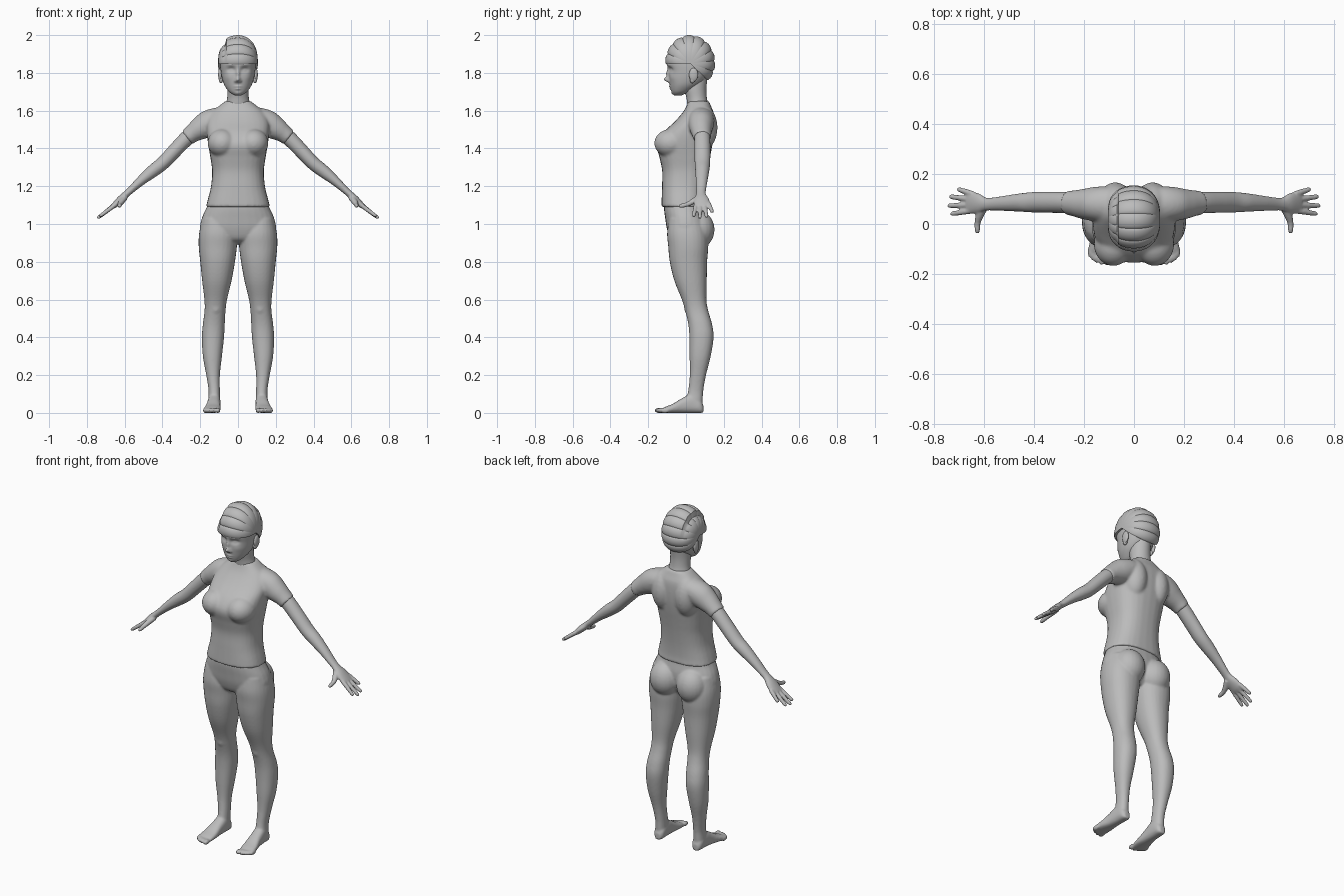
import bpy, bmesh, math
from mathutils import Vector

grey = bpy.data.materials.new("plain_grey")
grey.diffuse_color = (0.5, 0.5, 0.5, 1)


def curve(keys, sub):
    """Smooth interpolation through tuples of numbers."""
    out = []
    for i in range(len(keys) - 1):
        a, b, c, d = (keys[max(0, min(len(keys) - 1, i + k))] for k in (-1, 0, 1, 2))
        for j in range(sub):
            t = j / sub
            out.append([q + 0.5 * t * (r - p + t * (2*p - 5*q + 4*r - s + t * (3*(q - r) + s - p)))
                        for p, q, r, s in zip(a, b, c, d)])
    return out + [list(keys[-1])]


def loft(bm, rings, sub=5, n=28, power=2.0, sides=(1,)):
    """Closed skin over rings of (centre, u axis, v axis); sides=(1,-1) mirrors it."""
    for m in sides:
        loops = []
        for r in curve(rings, sub):
            c, u, v = Vector(r[0:3]), Vector(r[3:6]), Vector(r[6:9])
            loop = []
            for k in range(n):
                a = 2 * math.pi * k / n
                f = [math.copysign(abs(w) ** (2 / power), w) for w in (math.cos(a), math.sin(a))]
                p = c + u * f[0] + v * f[1]
                loop.append(bm.verts.new((p.x * m, p.y, p.z)))
            loops.append(loop)
        for a, b in zip(loops, loops[1:]):
            for k in range(n):
                bm.faces.new((a[k], a[(k + 1) % n], b[(k + 1) % n], b[k]))
        bm.faces.new(loops[0])
        bm.faces.new(loops[-1])


def level(z, x0, x1, y0, y1):
    """Horizontal ring given by its extents."""
    return ((x0 + x1) / 2, (y0 + y1) / 2, z, (x1 - x0) / 2, 0, 0, 0, (y1 - y0) / 2, 0)


def tube(bm, pts, ref=(0, 1, 0), **kw):
    """Mirrored limb along points (x, y, z, thickness, width along ref)."""
    rings = []
    for i, p in enumerate(pts):
        t = (Vector(pts[min(i + 1, len(pts) - 1)][:3]) - Vector(pts[max(i - 1, 0)][:3])).normalized()
        v = Vector(ref)
        v = (v - t * v.dot(t)).normalized()
        rings.append((*p[:3], *(t.cross(v) * p[3]), *(v * p[4])))
    loft(bm, rings, sides=(1, -1), **kw)


def ball(bm, c, r, sides=(1, -1)):
    for m in sides:
        new = bmesh.ops.create_uvsphere(bm, u_segments=24, v_segments=16, radius=1)["verts"]
        for v in new:
            v.co = (m * c[0] + v.co.x * r[0], c[1] + v.co.y * r[1], c[2] + v.co.z * r[2])


def finish(bm, name, voxel=0, smooth=4):
    """Make the object; a voxel size fuses its overlapping pieces."""
    bmesh.ops.recalc_face_normals(bm, faces=bm.faces)
    me = bpy.data.meshes.new(name)
    bm.to_mesh(me)
    bm.free()
    ob = bpy.data.objects.new(name, me)
    bpy.context.collection.objects.link(ob)
    me.materials.append(grey)
    for f in me.polygons:
        f.use_smooth = True
    if voxel:
        r = ob.modifiers.new("fuse", "REMESH")
        r.mode, r.voxel_size, r.use_smooth_shade = "VOXEL", voxel, True
        s = ob.modifiers.new("soften", "SMOOTH")
        s.factor, s.iterations = 0.5, smooth
    return ob


# Pelvis, legs and feet
bm = bmesh.new()
loft(bm, [level(z, -w, w, f, b) for z, w, f, b in (
    (1.14, .148, -.11, .09), (1.09, .165, -.117, .095), (1.03, .192, -.11, .105),
    (.97, .198, -.1, .1), (.92, .14, -.08, .08), (.895, .06, -.04, .06))], power=2.3)
loft(bm, [level(*r) for r in (
    (1.03, .03, .19, -.09, .09), (.95, .005, .206, -.1, .115), (.88, .006, .208, -.094, .118),
    (.8, .016, .2, -.086, .112), (.7, .034, .19, -.062, .11), (.6, .058, .178, -.022, .108),
    (.54, .066, .177, -.004, .118), (.47, .07, .186, .012, .138), (.4, .074, .191, .018, .146),
    (.3, .085, .186, .019, .131), (.2, .096, .168, .02, .106), (.12, .096, .156, .012, .092),
    (.06, .095, .157, 0, .088), (.02, .098, .153, .01, .084))], sides=(1, -1), power=2.2)
ball(bm, (.088, .065, .97), (.088, .086, .1))
ball(bm, (.118, .025, .56), (.036, .035, .05))
loft(bm, [(x, y, h / 2, w, 0, 0, 0, 0, h / 2) for y, x, w, h in (
    (.092, .125, .016, .04), (.075, .125, .03, .07), (.03, .126, .034, .1), (-.02, .129, .036, .078),
    (-.07, .134, .043, .048), (-.105, .138, .045, .034), (-.125, .136, .04, .024))],
    sides=(1, -1), power=2.5)
for i, (x, y) in enumerate(((.107, -.142), (.131, -.14), (.149, -.132), (.164, -.122), (.176, -.11))):
    ball(bm, (x, y, .013), (.014 if i == 0 else .0095, .026, .014))
finish(bm, "legs", .0065, 4)

# Shirt: trunk, bust, shoulder blades and sleeves
bm = bmesh.new()
loft(bm, [level(z, -w, w, f, b) for z, w, f, b in (
    (1.09, .17, -.13, .104), (1.13, .16, -.129, .101), (1.2, .143, -.127, .105),
    (1.28, .137, -.126, .115), (1.35, .146, -.14, .127), (1.42, .158, -.155, .14),
    (1.48, .165, -.125, .148), (1.54, .165, -.062, .15), (1.59, .14, -.018, .146),
    (1.625, .1, .003, .132), (1.65, .068, .012, .122))], power=2.5)
ball(bm, (.083, -.08, 1.428), (.078, .088, .075))
ball(bm, (.075, .088, 1.51), (.07, .079, .12))
tube(bm, [(.04, .08, 1.575, .045, .06), (.11, .08, 1.555, .062, .07), (.16, .08, 1.53, .07, .068),
          (.205, .08, 1.503, .06, .06), (.24, .083, 1.48, .049, .052), (.268, .085, 1.457, .044, .048)])
finish(bm, "shirt", .0075, 6)

# Arms, palms, fingers and thumbs
bm = bmesh.new()
tube(bm, [(.2, .082, 1.515, .04, .04), (.27, .086, 1.455, .04, .042), (.335, .087, 1.388, .038, .042),
          (.397, .087, 1.323, .036, .041), (.45, .086, 1.281, .034, .037), (.51, .083, 1.232, .026, .031),
          (.565, .08, 1.182, .019, .026), (.593, .079, 1.157, .018, .026), (.622, .082, 1.13, .019, .039),
          (.65, .085, 1.103, .016, .045), (.668, .085, 1.088, .011, .043)])
for base, tip in (((.645, .12, 1.108), (.706, .14, 1.062)), ((.652, .098, 1.1), (.738, .11, 1.036)),
                  ((.652, .076, 1.1), (.745, .073, 1.03)), ((.648, .054, 1.103), (.733, .04, 1.04))):
    p, q = Vector(base), Vector(tip)
    tube(bm, [(*p.lerp(q, t), r, r) for t, r in
              ((0, .012), (.4, .0115), (.7, .0105), (.93, .009), (1, .005))], n=14)
tube(bm, [(.6, .07, 1.14, .018, .016), (.617, .035, 1.118, .016, .015), (.626, .005, 1.103, .0125, .012),
          (.627, -.026, 1.096, .0105, .0105), (.627, -.037, 1.094, .006, .006)], ref=(0, 0, 1), n=14)
finish(bm, "arms", .0045, 4)

# Neck
bm = bmesh.new()
loft(bm, [level(z, -w, w, f, b) for z, w, f, b in (
    (1.58, .07, .02, .12), (1.63, .064, .008, .118), (1.67, .057, .002, .11),
    (1.72, .056, -.01, .108), (1.78, .055, -.01, .115))])
finish(bm, "neck")

# Head, with the face pushed in and out by soft bumps (x, z, spread x, spread z, depth)
bm = bmesh.new()
loft(bm, [level(z, -w, w, f, b) for z, w, f, b in (
    (1.68, .016, -.06, -.025), (1.69, .035, -.07, .0), (1.705, .052, -.078, .03),
    (1.735, .072, -.085, .075), (1.77, .084, -.09, .108), (1.81, .091, -.092, .128),
    (1.85, .094, -.099, .135), (1.9, .092, -.092, .132), (1.95, .068, -.055, .1),
    (1.97, .03, -.01, .05))], sub=7, n=112, power=2.15)
bumps = [(0, 1.764, .012, .012, .026), (0, 1.795, .009, .025, .014), (0, 1.728, .017, .0045, .007),
         (0, 1.715, .014, .0045, .007), (0, 1.691, .018, .009, .004)]
for s in (1, -1):
    bumps += [(s * .036, 1.817, .019, .012, -.017), (s * .036, 1.815, .012, .007, .009),
              (s * .036, 1.843, .024, .006, .005), (s * .055, 1.775, .02, .02, .003),
              (s * .014, 1.756, .006, .006, .008)]
for v in bm.verts:
    if v.co.y < 0:
        x, z = v.co.x, v.co.z
        v.co.y -= sum(d * math.exp(-((x - a) / p) ** 2 - ((z - b) / q) ** 2) for a, b, p, q, d in bumps)
finish(bm, "head")

# Ears
bm = bmesh.new()
ball(bm, (.094, .04, 1.79), (.011, .024, .036))
ball(bm, (.09, .034, 1.765), (.011, .014, .02))
finish(bm, "ears")

# Hair: ridged locks fanning from ear to ear, with a step at the side parting
bm = bmesh.new()
A, T = 126, 40
rows = []
for i in range(A + 1):
    t = i / A
    a = math.radians(-2 + 226 * t)
    top = max(0, math.sin(a))
    ridge = abs(math.sin(math.pi * 9 * t))
    rad = .126 + .017 * top ** 2 + .007 * ridge ** .6
    row = []
    for j in range(T + 1):
        b = math.pi * (j / T - .5)
        x = .105 * math.sin(b)
        r = rad * max(0, math.cos(b)) ** (.75 if x > 0 else .6)
        if x < -.064:
            r *= 1 - .2 * top
        row.append(bm.verts.new((x, .022 - r * math.cos(a), 1.85 + r * math.sin(a))))
    rows.append(row)
for p, q in zip(rows, rows[1:]):
    for j in range(T):
        bm.faces.new((p[j], p[j + 1], q[j + 1], q[j]))
bm.faces.new(rows[0])
bm.faces.new(rows[-1])
bmesh.ops.remove_doubles(bm, verts=bm.verts, dist=1e-5)
hair = finish(bm, "hair")

# Keep the hard edges of the locks and hairline crisp
bpy.ops.object.select_all(action="DESELECT")
hair.select_set(True)
bpy.context.view_layer.objects.active = hair
bpy.ops.object.shade_smooth_by_angle(angle=math.radians(40))
